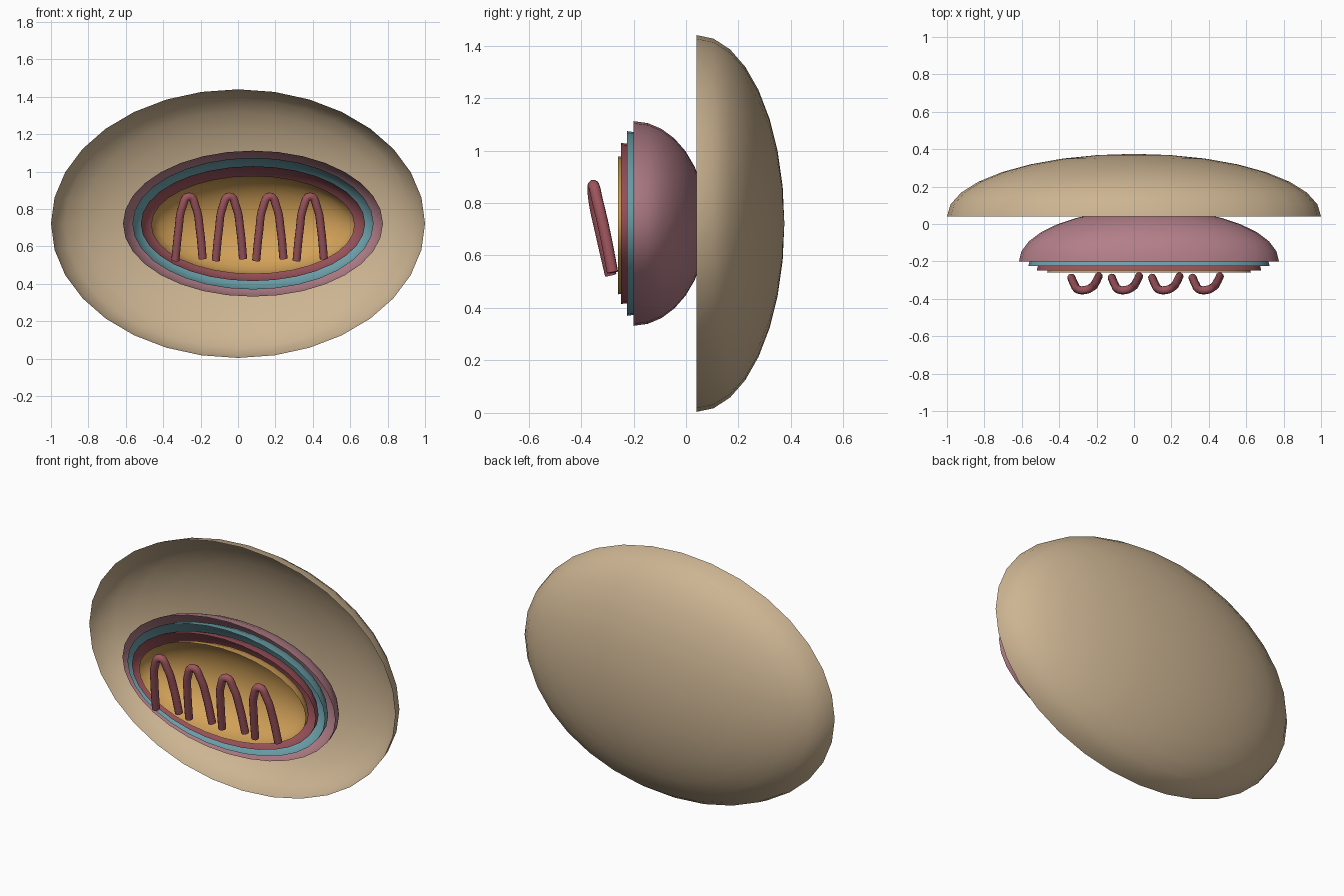
import bpy, bmesh
from math import sin, cos, pi
from mathutils import Vector

cube = bpy.data.objects.get("Cube")
if cube:
    bpy.data.objects.remove(cube, do_unlink=True)


def material(name, rgb):
    m = bpy.data.materials.new(name)
    m.use_nodes = True
    m.diffuse_color = (*rgb, 1)
    m.node_tree.nodes["Principled BSDF"].inputs["Base Color"].default_value = (*rgb, 1)
    return m


TAN = material("tan", (0.61, 0.46, 0.29))
PINK = material("dusty pink", (0.45, 0.21, 0.25))
TEAL = material("teal", (0.16, 0.38, 0.43))
MAROON = material("maroon", (0.34, 0.09, 0.11))
ORANGE = material("orange", (0.65, 0.36, 0.10))


def bowl(name, center, radii, mat):
    """Open half ellipsoid, hollow towards the front."""
    bm = bmesh.new()
    bmesh.ops.create_uvsphere(bm, u_segments=32, v_segments=16, radius=1)
    front = [v for v in bm.verts if v.co.z < -0.01]
    bmesh.ops.delete(bm, geom=front, context="VERTS")
    # Turn the pole to the back, then stretch and place
    for v in bm.verts:
        x, y, z = v.co
        v.co = Vector((x * radii[0], z * radii[1], -y * radii[2])) + Vector(center)
    for f in bm.faces:
        f.smooth = True
    mesh = bpy.data.meshes.new(name)
    bm.to_mesh(mesh)
    bm.free()
    mesh.materials.append(mat)
    obj = bpy.data.objects.new(name, mesh)
    bpy.context.collection.objects.link(obj)


# Nested bowls, from the large back shell to the innermost dish
bowl("outer_shell", (0, 0.04, 0.722), (1, 0.335, 0.718), TAN)
bowl("pink_bowl", (0.08, -0.20, 0.722), (0.695, 0.28, 0.39), PINK)
bowl("teal_bowl", (0.08, -0.225, 0.722), (0.645, 0.25, 0.352), TEAL)
bowl("maroon_bowl", (0.08, -0.248, 0.722), (0.60, 0.23, 0.307), MAROON)
bowl("orange_dish", (0.08, -0.26, 0.715), (0.545, 0.21, 0.263), ORANGE)

# Four bent arches standing in front of the dish
ARCH = [(-0.073, -0.287, 0.525), (-0.056, -0.325, 0.69), (-0.036, -0.35, 0.81),
        (0, -0.353, 0.867), (0.036, -0.338, 0.81), (0.058, -0.31, 0.69),
        (0.073, -0.28, 0.535)]


def arch(name, x):
    curve = bpy.data.curves.new(name, "CURVE")
    curve.dimensions = "3D"
    curve.bevel_depth = 0.022
    curve.bevel_resolution = 3
    curve.resolution_u = 5
    curve.use_fill_caps = True
    spline = curve.splines.new("BEZIER")
    spline.bezier_points.add(len(ARCH) - 1)
    for p, co in zip(spline.bezier_points, ARCH):
        p.co = Vector(co) + Vector((x, 0, 0))
        p.handle_left_type = p.handle_right_type = "AUTO"
    curve.materials.append(MAROON)
    obj = bpy.data.objects.new(name, curve)
    bpy.context.collection.objects.link(obj)


for i in range(4):
    arch(f"arch_{i + 1}", -0.262 + 0.216 * i)
